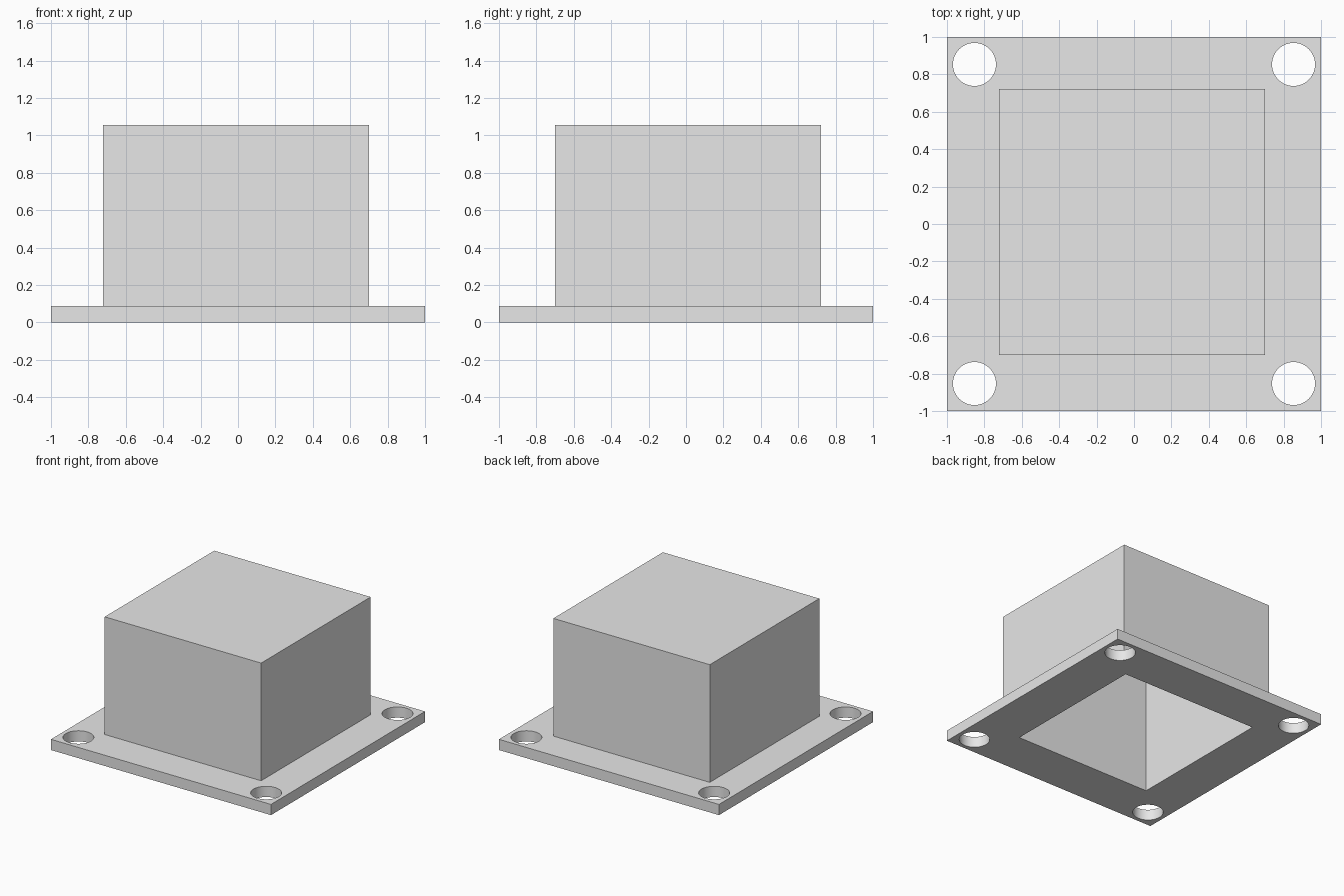
import bpy
import math

if "Cube" in bpy.data.objects:
    bpy.data.objects.remove(bpy.data.objects["Cube"], do_unlink=True)

PLATE = 0.088            # flange thickness, also the wall thickness
TOP = 1.055
WIDTH = 1.422            # outer size of the square housing
CX, CY = -0.01, 0.01     # the housing sits slightly off centre
HOLE_POS, HOLE_R = 0.853, 0.115

grey = bpy.data.materials.new("light_grey")
grey.use_nodes = True
grey.diffuse_color = (0.8, 0.8, 0.8, 1)
grey.node_tree.nodes["Principled BSDF"].inputs["Base Color"].default_value = (0.8, 0.8, 0.8, 1)


def box(name, x, y, width, z0, z1):
    bpy.ops.mesh.primitive_cube_add(size=1, location=(x, y, (z0 + z1) / 2))
    ob = bpy.context.object
    ob.name = name
    ob.scale = (width, width, z1 - z0)
    bpy.ops.object.transform_apply(location=True, rotation=False, scale=True)
    ob.data.materials.append(grey)
    return ob


def combine(target, tool, operation):
    """Boolean the tool into the target, then discard the tool."""
    mod = target.modifiers.new(operation.lower(), 'BOOLEAN')
    mod.operation = operation
    mod.solver = 'EXACT'
    mod.object = tool
    bpy.context.view_layer.objects.active = target
    bpy.ops.object.modifier_apply(modifier=mod.name)
    bpy.data.objects.remove(tool, do_unlink=True)


# Square flange joined to the raised housing
cover = box("flanged_housing", 0, 0, 2, 0, PLATE)
combine(cover, box("housing", CX, CY, WIDTH, PLATE / 2, TOP), 'UNION')

# Hollow interior, open underneath
combine(cover, box("cavity", CX, CY, WIDTH - 2 * PLATE, -0.1, TOP - PLATE), 'DIFFERENCE')

# Round bolt holes in the corners
for sx in (-1, 1):
    for sy in (-1, 1):
        bpy.ops.mesh.primitive_cylinder_add(
            vertices=64, radius=HOLE_R, depth=0.4,
            location=(sx * HOLE_POS, sy * HOLE_POS, PLATE / 2))
        hole = bpy.context.object
        hole.data.materials.append(grey)
        combine(cover, hole, 'DIFFERENCE')

# Smooth hole walls, sharp edges elsewhere
bpy.ops.object.select_all(action='DESELECT')
cover.select_set(True)
bpy.context.view_layer.objects.active = cover
bpy.ops.object.shade_smooth_by_angle(angle=math.radians(30))
